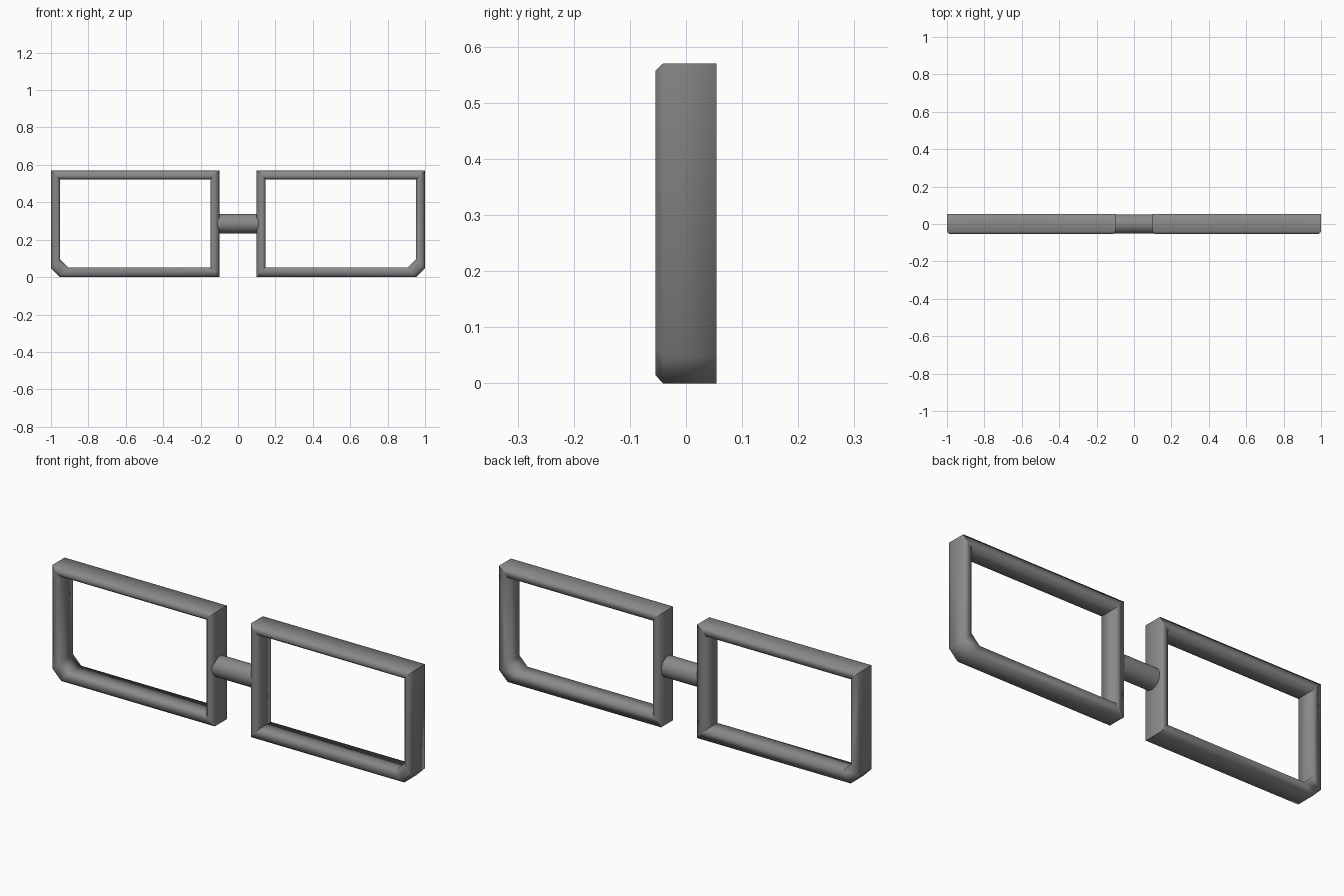
import bpy, bmesh, math

if "Cube" in bpy.data.objects:
    bpy.data.objects.remove(bpy.data.objects["Cube"])

DEPTH = 0.054

dark = bpy.data.materials.new("dark_grey")
dark.diffuse_color = (0.25, 0.25, 0.25, 1)
dark.use_nodes = True
dark.node_tree.nodes["Principled BSDF"].inputs["Base Color"].default_value = dark.diffuse_color


def link_part(bm, name):
    mesh = bpy.data.meshes.new(name)
    bm.to_mesh(mesh)
    bm.free()
    mesh.materials.append(dark)
    obj = bpy.data.objects.new(name, mesh)
    bpy.context.collection.objects.link(obj)
    return obj


# Outline of one rim (x, z): the lower outside corner is clipped
outer = [(0.10, 0.0), (0.952, 0.0), (1.0, 0.048), (1.0, 0.57), (0.10, 0.57)]
inner = [(0.146, 0.052), (0.908, 0.052), (0.953, 0.097), (0.953, 0.523), (0.146, 0.523)]
clipped = (1, 2)

# Bar section (fraction from outside to inside, y): bevelled front, square back
section = [(0, DEPTH), (0, -0.041), (0.27, -DEPTH),
           (0.73, -DEPTH), (1, -0.041), (1, DEPTH)]

# Rim lofted round the outline: smooth round the section, sharp at square mitres
bm = bmesh.new()
rings = []
for (ox, oz), (ix, iz) in zip(outer, inner):
    rings.append([bm.verts.new((ox + (ix - ox) * t, y, oz + (iz - oz) * t))
                  for t, y in section])
n, m = len(rings), len(section)
for i in range(n):
    a, b = rings[i], rings[(i + 1) % n]
    for j in range(m):
        k = (j + 1) % m
        bm.faces.new((a[j], b[j], b[k], a[k])).smooth = True
for i, ring in enumerate(rings):
    if i not in clipped:
        for j in range(m):
            bm.edges.get((ring[j], ring[(j + 1) % m])).smooth = False
bmesh.ops.recalc_face_normals(bm, faces=bm.faces)
rims = link_part(bm, "lens_rims")
mirror = rims.modifiers.new("mirror", 'MIRROR')
mirror.use_axis[0] = True

# Round bridge between the rims, its ends sunk into the bars
bpy.ops.mesh.primitive_cylinder_add(vertices=32, radius=0.052, depth=0.23,
                                    location=(0, 0, 0.286),
                                    rotation=(0, math.pi / 2, 0))
bridge = bpy.context.object
bridge.name = "bridge"
bridge.data.materials.append(dark)
bpy.ops.object.shade_smooth_by_angle(angle=math.radians(50))
